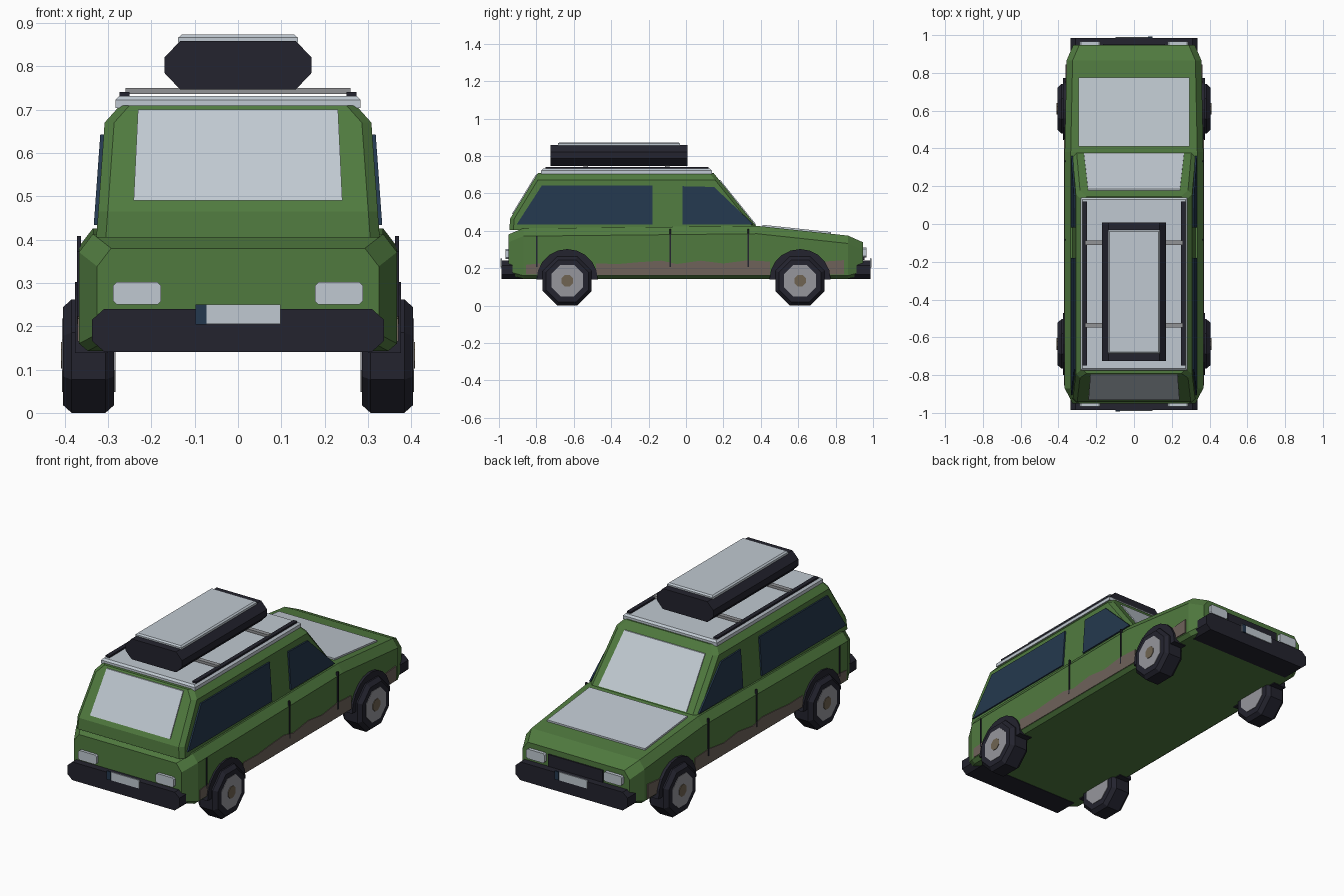
import bpy, bmesh, math

if "Cube" in bpy.data.objects:
    bpy.data.objects.remove(bpy.data.objects["Cube"])


def material(name, r, g, b):
    lin = [((c / 255 + 0.055) / 1.055) ** 2.4 for c in (r, g, b)]
    m = bpy.data.materials.new(name)
    m.diffuse_color = (*lin, 1)
    m.use_nodes = True
    m.node_tree.nodes["Principled BSDF"].inputs["Base Color"].default_value = m.diffuse_color
    return m


GREEN = material("green paint", 80, 122, 63)
LIGHT = material("light grey", 192, 201, 209)
DARK = material("dark rubber", 35, 35, 46)
GLASS = material("dark blue glass", 36, 56, 78)
RIM = material("rim grey", 150, 150, 156)
DIRT = material("dirt brown", 110, 98, 90)
HUB = material("hub brown", 112, 100, 82)
BAR = material("bar grey", 146, 147, 150)


def loft(name, rings, mat):
    """Skin a list of equal-length closed rings and cap both ends."""
    bm = bmesh.new()
    vs = [[bm.verts.new(p) for p in r] for r in rings]
    n = len(rings[0])
    for a, b in zip(vs, vs[1:]):
        for i in range(n):
            j = (i + 1) % n
            bm.faces.new((a[i], a[j], b[j], b[i]))
    bm.faces.new(vs[0][::-1])
    bm.faces.new(vs[-1])
    bmesh.ops.recalc_face_normals(bm, faces=bm.faces)
    me = bpy.data.meshes.new(name)
    bm.to_mesh(me)
    bm.free()
    me.materials.append(mat)
    ob = bpy.data.objects.new(name, me)
    bpy.context.collection.objects.link(ob)
    return ob


def prism(name, pts, axis, a, b, mat):
    """Extrude a 2D outline along an axis from a to b."""
    at = {"x": lambda p, t: (t, p[0], p[1]), "y": lambda p, t: (p[0], t, p[1]),
          "z": lambda p, t: (p[0], p[1], t)}[axis]
    return loft(name, [[at(p, t) for p in pts] for t in (a, b)], mat)


def rect(x0, x1, z0, z1, cx=0, cz=0):
    """Rectangle outline, with chamfered corners if cx is given."""
    if not cx:
        return [(x0, z0), (x1, z0), (x1, z1), (x0, z1)]
    return [(x0 + cx, z0), (x1 - cx, z0), (x1, z0 + cz), (x1, z1 - cz),
            (x1 - cx, z1), (x0 + cx, z1), (x0, z1 - cz), (x0, z0 + cz)]


def ring8(r, x, y, z):
    """Octagon with flat bottom and apothem r, facing x."""
    k = r / math.cos(math.pi / 8)
    return [(x, y + k * math.cos(math.pi / 4 * (i + .5)), z + k * math.sin(math.pi / 4 * (i + .5)))
            for i in range(8)]


# Lower body: chamfered sections along the length
def section(y, w, z0, z1):
    return [(-w + .02, y, z0), (w - .02, y, z0), (w, y, z0 + .017), (w, y, z1 - .042),
            (w - .032, y, z1), (-w + .032, y, z1), (-w, y, z1 - .042), (-w, y, z0 + .017)]


loft("lower_body", [section(*s) for s in (
    (-.95, .325, .165, .38), (-.87, .367, .143, .413), (.38, .367, .143, .426),
    (.866, .357, .143, .374), (.947, .322, .165, .338))], GREEN)


# Cabin: horizontal sections, corners chamfered
def wall(z):
    return .327 - (z - .405) * .072


def screen_y(z):
    return .392 - (z - .405) * .805


def tail_y(z):
    return -.94 + (z - .465) * .61


loft("cabin", [[(x, y, z) for x, y in rect(-w, w, y0, screen_y(z), .022, .022)]
               for z, w, y0 in ((.405, wall(.405), -.945), (.465, wall(.465), -.94),
                                (.67, wall(.67), tail_y(.67)), (.71, .272, tail_y(.71)))], GREEN)


# Front and rear screens
def screen(name, fy, z0, z1, w0, w1, sign):
    rings = [[(-w0, fy(z0) + d * sign, z0), (w0, fy(z0) + d * sign, z0),
              (w1, fy(z1) + d * sign, z1), (-w1, fy(z1) + d * sign, z1)] for d in (-.003, .006)]
    loft(name, rings, LIGHT)


screen("windscreen", screen_y, .432, .67, .265, .243, 1)
screen("rear_window", tail_y, .49, .70, .241, .231, -1)

# Bonnet panel
loft("bonnet_panel", [[(x, y, .426 - (y - .38) * .107 + d)
                       for x, y in rect(-.295, .295, .41, .775)] for d in (-.001, .009)], LIGHT)

# Side windows, door gaps, dirt, arches
REAR_WIN = [(-.905, .434), (-.18, .434), (-.18, .643), (-.77, .643)]
FRONT_WIN = [(-.018, .434), (.36, .434), (.15, .634), (-.018, .638)]
DIRT_TOP = [(.45, .235), (.33, .242), (.2, .225), (.08, .24), (-.05, .222), (-.13, .24),
            (-.25, .232), (-.36, .222), (-.48, .225)]
WHEELS = (("front", .61), ("rear", -.635))
for s, side in ((1, "right"), (-1, "left")):
    for nm, pts in (("rear", REAR_WIN), ("front", FRONT_WIN)):
        loft(f"{nm}_side_window_{side}",
             [[(s * (wall(z) + d), y, z) for y, z in pts] for d in (-.001, .008)], GLASS)
    for i, y in enumerate((-.797, -.083, .333)):
        prism(f"door_gap_{i}_{side}", rect(y - .004, y + .004, .205, .408 if i else .372),
              "x", s * .362, s * .3715, DARK)
    prism(f"sill_dirt_{side}", [(-.48, .162), (.45, .162)] + DIRT_TOP, "x", s * .363, s * .37, DIRT)
    prism(f"front_dirt_{side}", [(.74, .165), (.845, .165), (.845, .243), (.74, .235)],
          "x", s * .355, s * .3635, DIRT)
    prism(f"rear_dirt_{side}", [(-.855, .165), (-.78, .165), (-.78, .225), (-.855, .218)],
          "x", s * .361, s * .37, DIRT)

    # Wheels with arches, rims and hubs
    for nm, y in WHEELS:
        arch = [(y + .164 * math.cos(math.pi * i / 10), .138 + .164 * math.sin(math.pi * i / 10))
                for i in range(11)]
        prism(f"{nm}_arch_{side}", arch, "x", s * .3, s * .376, DARK)
        loft(f"{nm}_tyre_{side}", [ring8(r, s * x, y, .131) for x, r in
                                   ((.286, .113), (.306, .131), (.384, .131), (.404, .113))], DARK)
        loft(f"{nm}_rim_{side}", [ring8(.085, s * x, y, .133) for x in (.283, .406)], RIM)
        loft(f"{nm}_hub_{side}", [ring8(.031, s * x, y, .133) for x in (.39, .409)], HUB)

# Bumpers, number plates and lamps at both ends
for e, end, face, lz in ((-1, "rear", .94, .25), (1, "front", .935, .258)):
    prism(f"{end}_bumper", rect(-.337, .337, .141, .24, .028, .025), "y", e * .85, e * .986, DARK)
    prism(f"{end}_number_plate", rect(-.098, .098, .205, .25), "y", e * .984, e * .991, LIGHT)
    prism(f"{end}_plate_strip", rect(*sorted((e * .098, e * .073)), .2045, .2505),
          "y", e * .985, e * .9925, GLASS)
    for s, side in ((1, "right"), (-1, "left")):
        prism(f"{end}_lamp_{side}", rect(*sorted((s * .178, s * .288)), lz, lz + .052, .008, .008),
              "y", e * face, e * .965, LIGHT)
prism("grille", rect(-.165, .165, .243, .308), "y", .94, .954, DARK)

# Roof panel with a slightly smaller top
loft("roof_panel", [[(x, y, z) for x, y in rect(-.283 + i, .283 - i, -.775 + i, .139 - i)]
                    for z, i in ((.704, 0), (.722, 0), (.732, .01))], LIGHT)

# Roof rails and crossbars
for s, side in ((1, "right"), (-1, "left")):
    prism(f"roof_rail_{side}", rect(*sorted((s * .25, s * .273)), .729, .741), "y", -.75, .12, DARK)
for i, y in enumerate((-.1, -.535)):
    prism(f"crossbar_{i}", rect(y - .012, y + .012, .736, .75), "x", -.26, .26, BAR)

# Roof box and lid
prism("roof_box", rect(-.17, .17, .747, .858, .036, .038), "y", -.725, .008, DARK)
loft("roof_box_lid", [[(x, y, z) for x, y in rect(-.138 + i, .138 - i, -.685 + i, -.033 - i)]
                      for z, i in ((.855, 0), (.866, 0), (.873, .008))], LIGHT)
